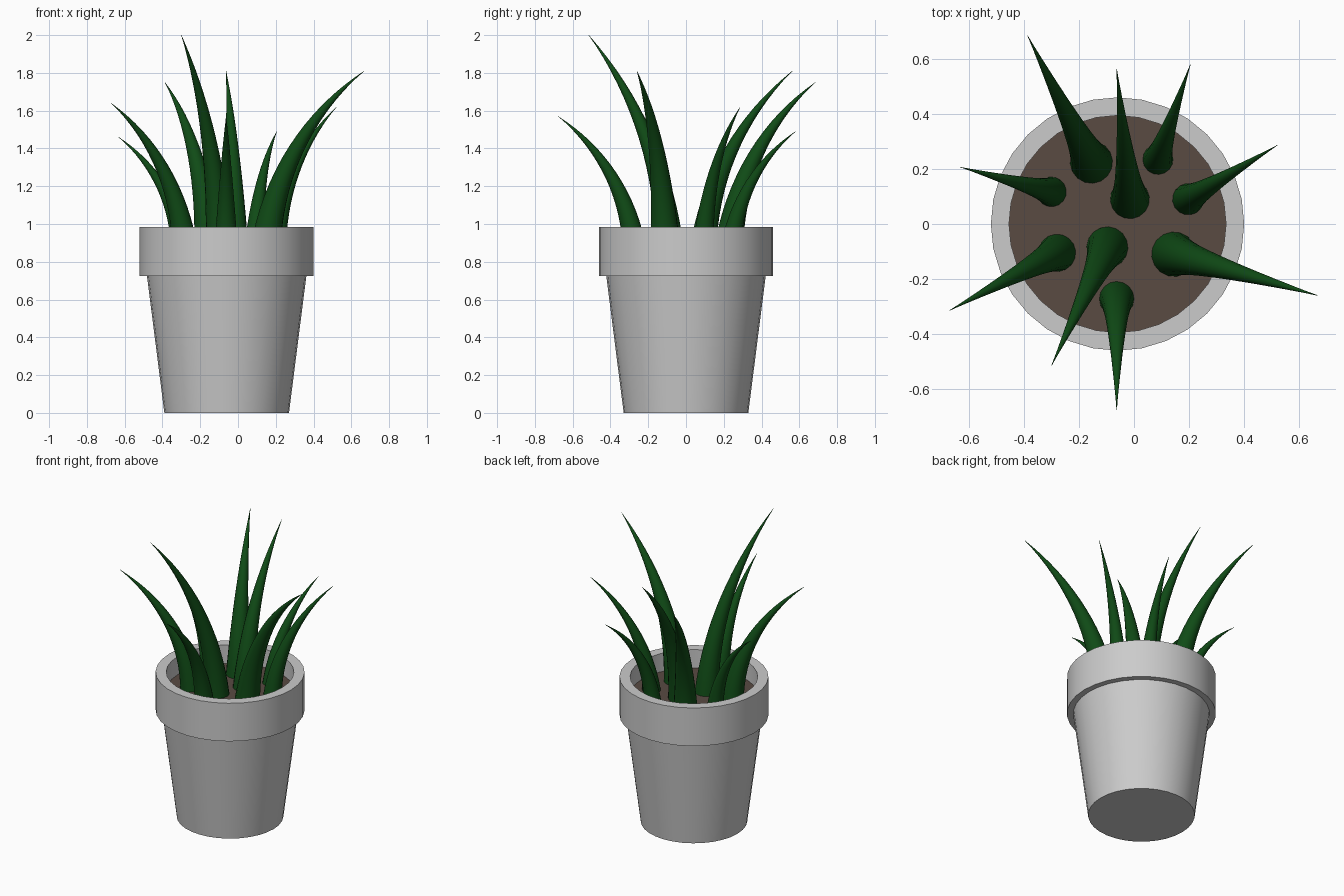
import bpy, math
from mathutils import Vector

if "Cube" in bpy.data.objects:
    bpy.data.objects.remove(bpy.data.objects["Cube"])

CX = -0.06      # pot axis
SOIL_Z = 0.86


def material(name, rgb):
    m = bpy.data.materials.new(name)
    m.diffuse_color = (*rgb, 1)
    m.use_nodes = True
    m.node_tree.nodes["Principled BSDF"].inputs["Base Color"].default_value = m.diffuse_color
    return m


def loft(name, rings, mat=None, cap_start=True, cap_end=True, angle=30):
    """Bridge successive rings of points into one surface."""
    n = len(rings[0])
    verts = [p for ring in rings for p in ring]
    faces = []
    for r in range(len(rings) - 1):
        for i in range(n):
            j = (i + 1) % n
            faces.append((r * n + i, r * n + j, (r + 1) * n + j, (r + 1) * n + i))
    if cap_start:
        faces.append(tuple(reversed(range(n))))
    if cap_end:
        faces.append(tuple(range(len(verts) - n, len(verts))))
    mesh = bpy.data.meshes.new(name)
    mesh.from_pydata(verts, [], faces)
    obj = bpy.data.objects.new(name, mesh)
    bpy.context.collection.objects.link(obj)
    if mat:
        mesh.materials.append(mat)
    bpy.ops.object.select_all(action='DESELECT')
    obj.select_set(True)
    bpy.context.view_layer.objects.active = obj
    bpy.ops.object.shade_smooth_by_angle(angle=math.radians(angle))
    return obj


def circle(r, z, n=32):
    return [(CX + r * math.cos(2 * math.pi * i / n), r * math.sin(2 * math.pi * i / n), z)
            for i in range(n)]


def leaf(name, base, tip, radius, mat, steps=16, sides=16):
    """Round tapered spike bent along an arc from base to tip."""
    start = Vector((base[0], base[1], SOIL_Z - 0.01))
    chord = Vector(tip) - start
    out = Vector((chord.x, chord.y, 0))
    lean = math.atan2(out.length, chord.z)
    out.normalize()
    side = Vector((-out.y, out.x, 0))
    half = lean * 0.84
    arc_r = chord.length / (2 * math.sin(half))
    a0 = lean - half
    rings = []
    for k in range(steps + 1):
        t = k / steps
        a = a0 + 2 * half * t
        c = start + out * arc_r * (math.cos(a0) - math.cos(a))
        c.z += arc_r * (math.sin(a) - math.sin(a0))
        normal = out * math.cos(a) - Vector((0, 0, math.sin(a)))
        r = max(radius * (1 - t), 0.0008)
        rings.append([c + r * (normal * math.cos(u) + side * math.sin(u))
                      for u in (2 * math.pi * i / sides for i in range(sides))])
    return loft(name, rings, mat, angle=40)


# Pot: tapered body, overhanging rim, inner wall down to the soil
pot_profile = [(0.33, 0), (0.422, 0.725), (0.461, 0.725), (0.461, 0.985),
               (0.395, 0.985), (0.395, SOIL_Z - 0.01)]
loft("pot", [circle(r, z) for r, z in pot_profile], cap_end=False)

# Soil disc
soil_mat = material("soil", (0.10, 0.07, 0.055))
loft("soil", [circle(0.395, SOIL_Z - 0.01), circle(0.395, SOIL_Z)], soil_mat, cap_start=False)

# Leaves: base xy, tip xyz, base radius
leaf_mat = material("leaf_green", (0.005, 0.07, 0.008))
leaves = [
    ((-0.155, 0.225), (-0.387, 0.685, 1.75), 0.078),
    ((-0.015, 0.09), (-0.063, 0.563, 1.81), 0.072),
    ((0.087, 0.235), (0.205, 0.58, 1.49), 0.056),
    ((0.197, 0.09), (0.522, 0.287, 1.62), 0.058),
    ((0.145, -0.11), (0.668, -0.26, 1.81), 0.082),
    ((-0.063, -0.272), (-0.063, -0.677, 1.57), 0.064),
    ((-0.097, -0.085), (-0.30, -0.515, 2.0), 0.076),
    ((-0.28, -0.105), (-0.672, -0.315, 1.64), 0.069),
    ((-0.30, 0.117), (-0.632, 0.207, 1.46), 0.055),
]
for i, (base, tip, radius) in enumerate(leaves, 1):
    leaf(f"leaf_{i}", base, tip, radius, leaf_mat)
